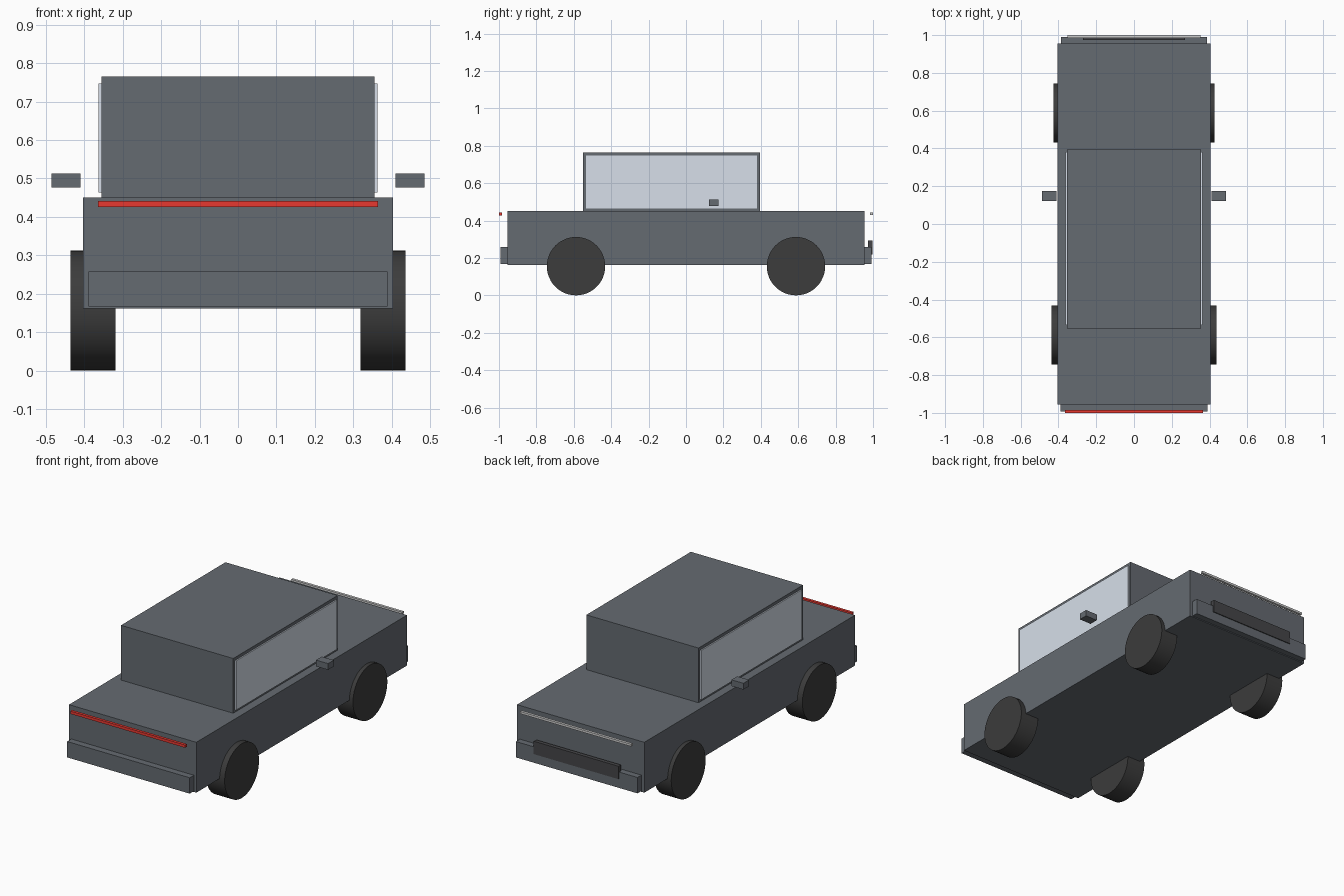
import bpy
import math

if "Cube" in bpy.data.objects:
    bpy.data.objects.remove(bpy.data.objects["Cube"])


def material(name, rgb):
    m = bpy.data.materials.new(name)
    m.diffuse_color = (*rgb, 1)
    m.use_nodes = True
    m.node_tree.nodes["Principled BSDF"].inputs["Base Color"].default_value = m.diffuse_color
    return m


PAINT = material("slate_paint", (0.13, 0.145, 0.165))
RUBBER = material("rubber", (0.045, 0.045, 0.045))
DARK = material("dark_trim", (0.06, 0.06, 0.065))
GLASS = material("glass", (0.68, 0.74, 0.82))
RED = material("red_light", (0.8, 0.04, 0.03))
WHITE = material("white_light", (0.85, 0.87, 0.88))


def box(name, x, y, z, mat):
    """Box spanning the (min, max) ranges on each axis."""
    bpy.ops.mesh.primitive_cube_add(
        size=1, location=[(a + b) / 2 for a, b in (x, y, z)])
    ob = bpy.context.object
    ob.name = name
    ob.scale = [b - a for a, b in (x, y, z)]
    bpy.ops.object.transform_apply(location=False, rotation=False, scale=True)
    ob.data.materials.append(mat)
    return ob


def wheel(name, side, inner, outer, y, radius=0.156):
    bpy.ops.mesh.primitive_cylinder_add(
        vertices=48, radius=radius, depth=outer - inner,
        location=(side * (inner + outer) / 2, y, radius),
        rotation=(0, math.pi / 2, 0))
    ob = bpy.context.object
    ob.name = name
    ob.data.materials.append(RUBBER)
    bpy.ops.object.shade_smooth_by_angle(angle=math.radians(40))


# Lower body and cabin
box("body", (-0.404, 0.404), (-0.955, 0.955), (0.162, 0.451), PAINT)
box("cabin", (-0.356, 0.356), (-0.552, 0.395), (0.451, 0.765), PAINT)

# Bumpers and rear plate
box("front_bumper", (-0.389, 0.389), (-0.993, -0.953), (0.167, 0.258), PAINT)
box("rear_bumper", (-0.386, 0.386), (0.953, 0.991), (0.167, 0.258), PAINT)
box("rear_plate", (-0.27, 0.27), (0.974, 0.996), (0.219, 0.293), DARK)

# Light bars
box("front_light_bar", (-0.364, 0.364), (-1.0, -0.984), (0.426, 0.442), RED)
box("rear_light_bar", (-0.352, 0.352), (0.985, 1.0), (0.43, 0.443), WHITE)

# Paired parts: windows, mirrors, wheels
for label, s in (("left", -1), ("right", 1)):
    def span(a, b):
        return tuple(sorted((s * a, s * b)))
    box(f"{label}_window", span(0.35, 0.363), (-0.534, 0.38),
        (0.464, 0.747), GLASS)
    box(f"{label}_mirror", span(0.41, 0.486), (0.122, 0.174),
        (0.477, 0.513), PAINT)
    wheel(f"{label}_front_wheel", s, 0.319, 0.436, -0.588)
    wheel(f"{label}_rear_wheel", s, 0.319, 0.427, 0.588)
